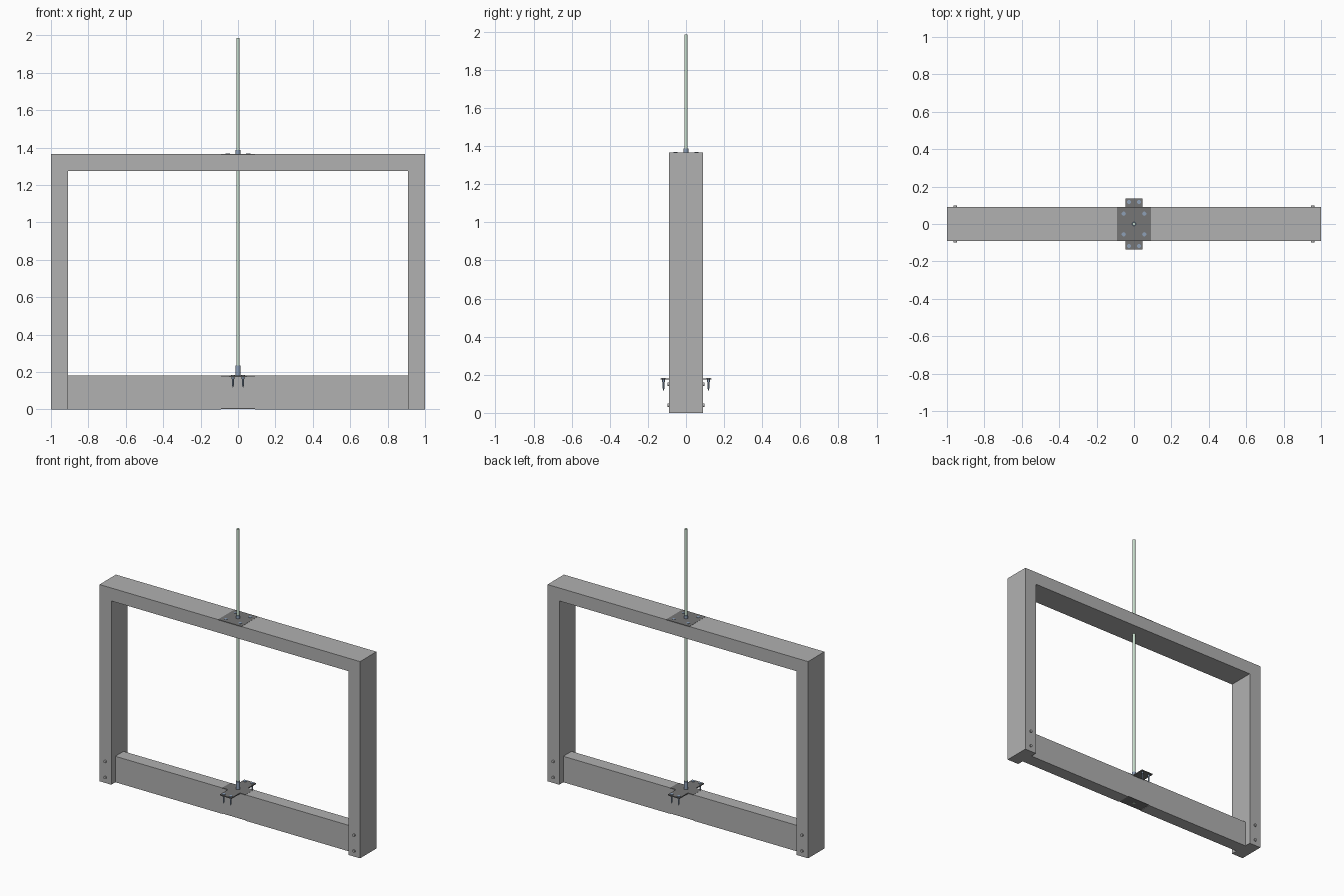
import bpy, bmesh, math
from mathutils import Matrix

cube = bpy.data.objects.get("Cube")
if cube:
    bpy.data.objects.remove(cube, do_unlink=True)


def material(name, rgb):
    m = bpy.data.materials.new(name)
    m.use_nodes = True
    m.diffuse_color = (*rgb, 1)
    m.node_tree.nodes["Principled BSDF"].inputs["Base Color"].default_value = (*rgb, 1)
    return m


GREY = material("frame grey", (0.44, 0.44, 0.44))
DARK = material("plate dark grey", (0.18, 0.18, 0.18))
BLUE = material("steel blue", (0.27, 0.35, 0.47))
GREEN = material("pale green", (0.58, 0.74, 0.61))


def finish(bm, name, mat, smooth=False):
    bmesh.ops.recalc_face_normals(bm, faces=bm.faces)
    mesh = bpy.data.meshes.new(name)
    bm.to_mesh(mesh)
    bm.free()
    mesh.materials.append(mat)
    ob = bpy.data.objects.new(name, mesh)
    bpy.context.collection.objects.link(ob)
    if smooth:
        bpy.ops.object.select_all(action='DESELECT')
        ob.select_set(True)
        bpy.context.view_layer.objects.active = ob
        bpy.ops.object.shade_smooth_by_angle(angle=math.radians(35))
    return ob


def prism(name, outline, axis, lo, hi, mat):
    """Extrude a flat outline along y (xz outline) or z (xy outline)."""
    bm = bmesh.new()
    place = (lambda a, b: (a, lo, b)) if axis == 'y' else (lambda a, b: (a, b, lo))
    face = bm.faces.new([bm.verts.new(place(a, b)) for a, b in outline])
    new = bmesh.ops.extrude_face_region(bm, geom=[face])["geom"]
    move = (0, hi - lo, 0) if axis == 'y' else (0, 0, hi - lo)
    bmesh.ops.translate(bm, vec=move, verts=[v for v in new if isinstance(v, bmesh.types.BMVert)])
    return finish(bm, name, mat)


def rod(name, x, y, z0, z1, r0, mat, r1=None, sides=20):
    bm = bmesh.new()
    bmesh.ops.create_cone(bm, cap_ends=True, segments=sides, radius1=r0,
                          radius2=r0 if r1 is None else r1, depth=z1 - z0,
                          matrix=Matrix.Translation((x, y, (z0 + z1) / 2)))
    return finish(bm, name, mat, sides > 6)


def cross_rod(name, x, z, y0, y1, r, mat, sides=16):
    bm = bmesh.new()
    turn = Matrix.Translation((x, (y0 + y1) / 2, z)) @ Matrix.Rotation(math.pi / 2, 4, 'X')
    bmesh.ops.create_cone(bm, cap_ends=True, segments=sides, radius1=r, radius2=r,
                          depth=y1 - y0, matrix=turn)
    return finish(bm, name, mat, True)


W, D, H, T = 1.0, 0.09, 1.365, 0.09   # half width, half depth, height, board thickness
P, R = 0.09, 0.006                    # plate half size, recess depth
BEAM = 0.18

# Upright posts and top board, with a shallow seat for the top plate
prism("upper_frame", [
    (-W, 0), (-W + T, 0), (-W + T, H - T), (W - T, H - T), (W - T, 0), (W, 0),
    (W, H), (P, H), (P, H - R), (-P, H - R), (-P, H), (-W, H)], 'y', -D, D, GREY)

# Narrow lower beam, with seats above and below
B = W - T
prism("lower_beam", [
    (-B, 0), (-P, 0), (-P, R), (P, R), (P, 0), (B, 0),
    (B, BEAM), (P, BEAM), (P, BEAM - R), (-P, BEAM - R), (-P, BEAM), (-B, BEAM)],
    'y', -D / 2, D / 2, GREY)

# Plates
prism("top_plate", [(-P, -D), (P, -D), (P, D), (-P, D)], 'z', H - R, H + 0.001, DARK)
a, L = 0.045, 0.135
prism("lower_plate", [
    (-a, -L), (a, -L), (a, -a), (P, -a), (P, a), (a, a),
    (a, L), (-a, L), (-a, a), (-P, a), (-P, -a), (-a, -a)], 'z', BEAM - R, BEAM + 0.001, DARK)
prism("bottom_plate", [(-P, -a), (P, -a), (P, a), (-P, a)], 'z', R - 0.003, R, DARK)

# Rod and its collars
rod("rod", 0, 0, 0.002, 1.985, 0.009, GREEN)
rod("lower_collar", 0, 0, BEAM, 0.235, 0.0135, BLUE)
rod("top_collar", 0, 0, H, H + 0.022, 0.0125, BLUE)

for sx in (-1, 1):
    for sy in (-1, 1):
        # Flush screws of the top plate
        rod("top_plate_screw", sx * 0.055, sy * 0.055, H - R, H + 0.003, 0.011, BLUE)
        # Hanging screws of the lower plate
        x, y = sx * 0.027, sy * 0.118
        rod("lower_screw_head", x, y, BEAM, BEAM + 0.004, 0.011, BLUE)
        rod("lower_screw_neck", x, y, 0.163, BEAM, 0.007, BLUE)
        rod("lower_screw_shank", x, y, 0.13, 0.165, 0.005, BLUE)
        rod("lower_screw_tip", x, y, 0.117, 0.13, 0.001, BLUE, 0.005)
    # Bolts through the posts
    for z in (0.04, 0.15):
        cross_rod("post_bolt", sx * 0.955, z, -D - 0.008, D + 0.008, 0.0095, GREY)
